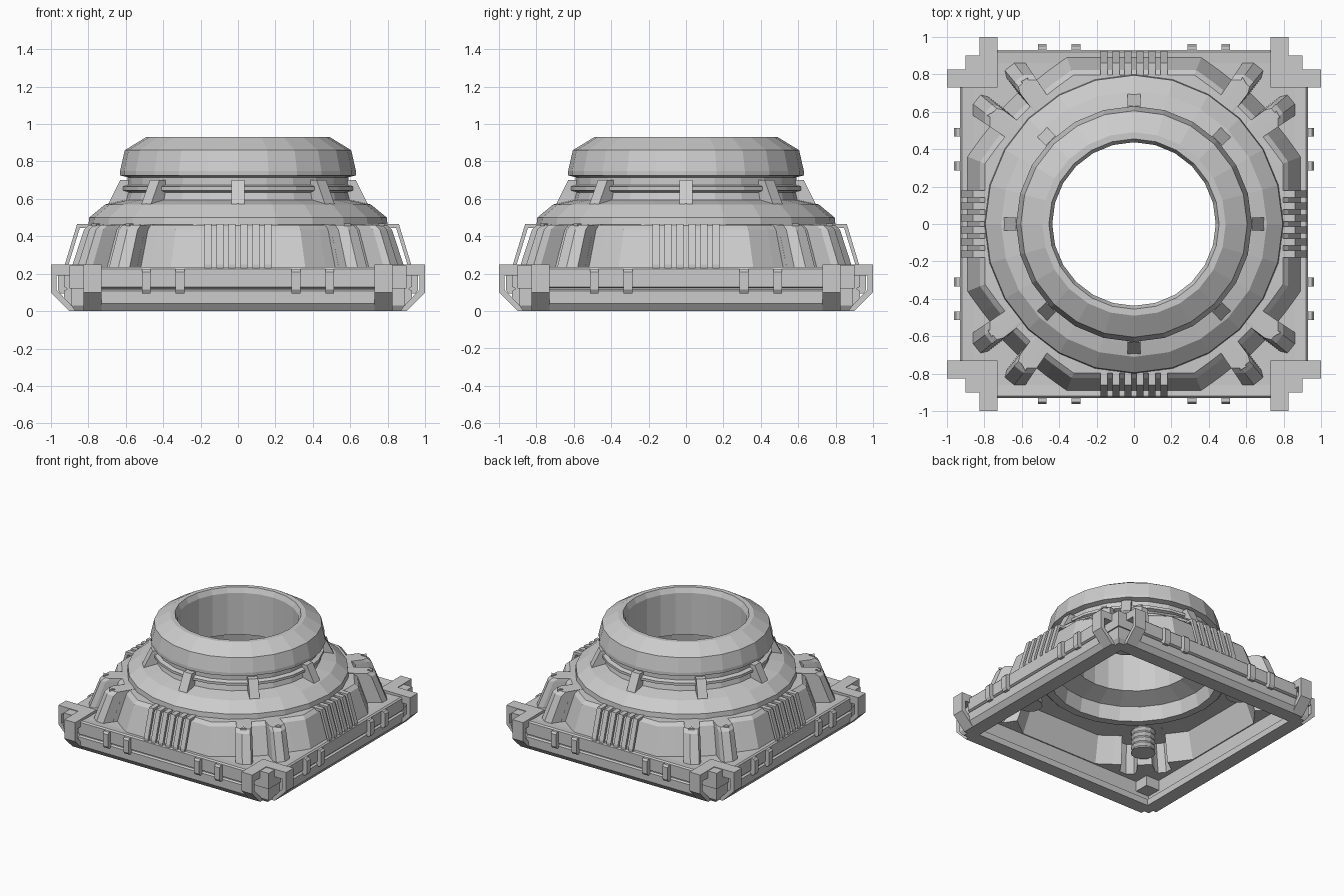
import bpy, bmesh, math
from mathutils import Matrix, Vector

if "Cube" in bpy.data.objects:
    bpy.data.objects.remove(bpy.data.objects["Cube"])


def finish(name, bm):
    bmesh.ops.recalc_face_normals(bm, faces=bm.faces)
    me = bpy.data.meshes.new(name)
    bm.to_mesh(me)
    bm.free()
    ob = bpy.data.objects.new(name, me)
    bpy.context.collection.objects.link(ob)
    return ob


def add_prism(bm, profile, x0, x1, angle):
    """Extrude an (outward, z) profile from x0 to x1, then turn it about z."""
    rot = Matrix.Rotation(angle, 3, 'Z')
    a = [bm.verts.new(rot @ Vector((x0, d, z))) for d, z in profile]
    b = [bm.verts.new(rot @ Vector((x1, d, z))) for d, z in profile]
    bm.faces.new(a)
    bm.faces.new(b[::-1])
    for i in range(len(a)):
        j = (i + 1) % len(a)
        bm.faces.new((a[i], a[j], b[j], b[i]))


def prisms(name, profile, spans, count=4):
    bm = bmesh.new()
    for k in range(count):
        for x0, x1 in spans:
            add_prism(bm, profile, x0, x1, k * math.tau / count)
    return finish(name, bm)


def skin(name, loops):
    """Join a closed series of equal-length loops."""
    bm = bmesh.new()
    rings = [[bm.verts.new(p) for p in loop] for loop in loops]
    n = len(rings[0])
    for r, ring in enumerate(rings):
        nxt = rings[(r + 1) % len(rings)]
        for i in range(n):
            j = (i + 1) % n
            bm.faces.new((ring[i], ring[j], nxt[j], nxt[i]))
    return finish(name, bm)


# Lobed plan outline: one eighth, mirrored about the diagonal, turned four times
eighth = [(0, .89), (.18, .89), (.36, .89), (.47, .81), (.52, .77), (.58, .86),
          (.64, .86), (.69, .82), (.68, .78), (.62, .70)]
quarter = eighth + [(.66, .66)] + [(y, x) for x, y in eighth[:0:-1]]
outline = []
for k in range(4):
    for x, y in quarter:
        outline.append((x, y))
    quarter = [(y, -x) for x, y in quarter]


def lobed(s, z):
    return [(x * s, y * s, z) for x, y in outline]


def square(h, z):
    return [(x * h / max(abs(x), abs(y)), y * h / max(abs(x), abs(y)), z) for x, y in outline]


def circle(r, z):
    return [(x * r / math.hypot(x, y), y * r / math.hypot(x, y), z) for x, y in outline]


# Square frame, deck and hollow lobed body as one shell
skin("base_shell", [
    square(.89, .03), square(.89, .23), lobed(1, .23), lobed(.925, .435),
    lobed(.895, .46), circle(.72, .465), circle(.64, .41), lobed(.87, .40),
    lobed(.94, .20), square(.845, .20), square(.845, .07), square(.79, .05),
    square(.79, 0), square(.87, 0)])

# Round collar with hollow neck
profile = [(.80, .455), (.795, .50), (.71, .57), (.645, .585), (.60, .595), (.59, .635),
           (.62, .645), (.62, .665), (.59, .675), (.59, .715), (.63, .725), (.63, .75),
           (.605, .86), (.49, .93), (.455, .93), (.437, .89), (.437, .56), (.58, .51),
           (.60, .40), (.66, .40), (.72, .455)]
N = 24
skin("collar", [[(r * math.cos(i * math.tau / N), r * math.sin(i * math.tau / N), z)
                 for i in range(N)] for r, z in profile])

# Sloping struts below the collar rim
prisms("collar_struts", [(.57, .70), (.63, .70), (.695, .57), (.57, .57)], [(-.036, .036)], 8)

# Grooved side panels
prisms("side_panels", [(.86, .23), (.92, .235), (.93, .225), (.93, .13), (.915, .122),
                       (.915, .116), (.93, .108), (.93, .04), (.90, 0), (.86, 0)],
       [(-.75, .75)])

# Clips on the side panels
prisms("panel_clips", [(.91, .225), (.95, .225), (.963, .21), (.963, .115), (.95, .095),
                       (.91, .095)],
       [(c - .023, c + .023) for c in (-.49, -.31, .31, .49)])

# Raised ribs in the middle of each side
prisms("side_ribs", [(.77, .465), (.86, .465), (.925, .25), (.925, .23), (.905, .23),
                     (.905, .25), (.845, .445), (.77, .445)],
       [(c * .064 - .019, c * .064 + .019) for c in (-2.5, -1.5, -.5, .5, 1.5, 2.5)])

# Hooked corner brackets
prisms("corner_brackets", [(.73, .25), (1, .25), (1, .10), (.90, 0), (.86, 0), (.86, .03),
                           (.89, .03), (.97, .115), (.97, .19), (.73, .19)],
       [(-.825, -.73), (.73, .825)])

# Corner caps between the brackets
prisms("corner_caps", [(.73, .12), (.90, .12), (.90, .245), (.73, .245)], [(.73, .90)])

# Small triangular studs on the lobes
bm = bmesh.new()
for k in range(4):
    for x, y in ((.58, .76), (.76, .58)):
        m = (Matrix.Rotation(k * math.pi / 2, 4, 'Z') @ Matrix.Translation((x, y, .462)))
        bmesh.ops.create_cone(bm, cap_ends=True, segments=3, radius1=.025, radius2=.025,
                              depth=.012, matrix=m)
finish("lobe_studs", bm)

# Ridged posts inside the corners
bm = bmesh.new()
for k in range(4):
    a = math.pi / 4 + k * math.pi / 2
    for i in range(9):
        r1, r2 = ((.09, .075), (.075, .09))[i % 2]
        m = Matrix.Translation((.75 * math.cos(a), .75 * math.sin(a), .235 + i * .021))
        bmesh.ops.create_cone(bm, cap_ends=True, segments=12, radius1=r1, radius2=r2,
                              depth=.021, matrix=m)
finish("ridged_posts", bm)
